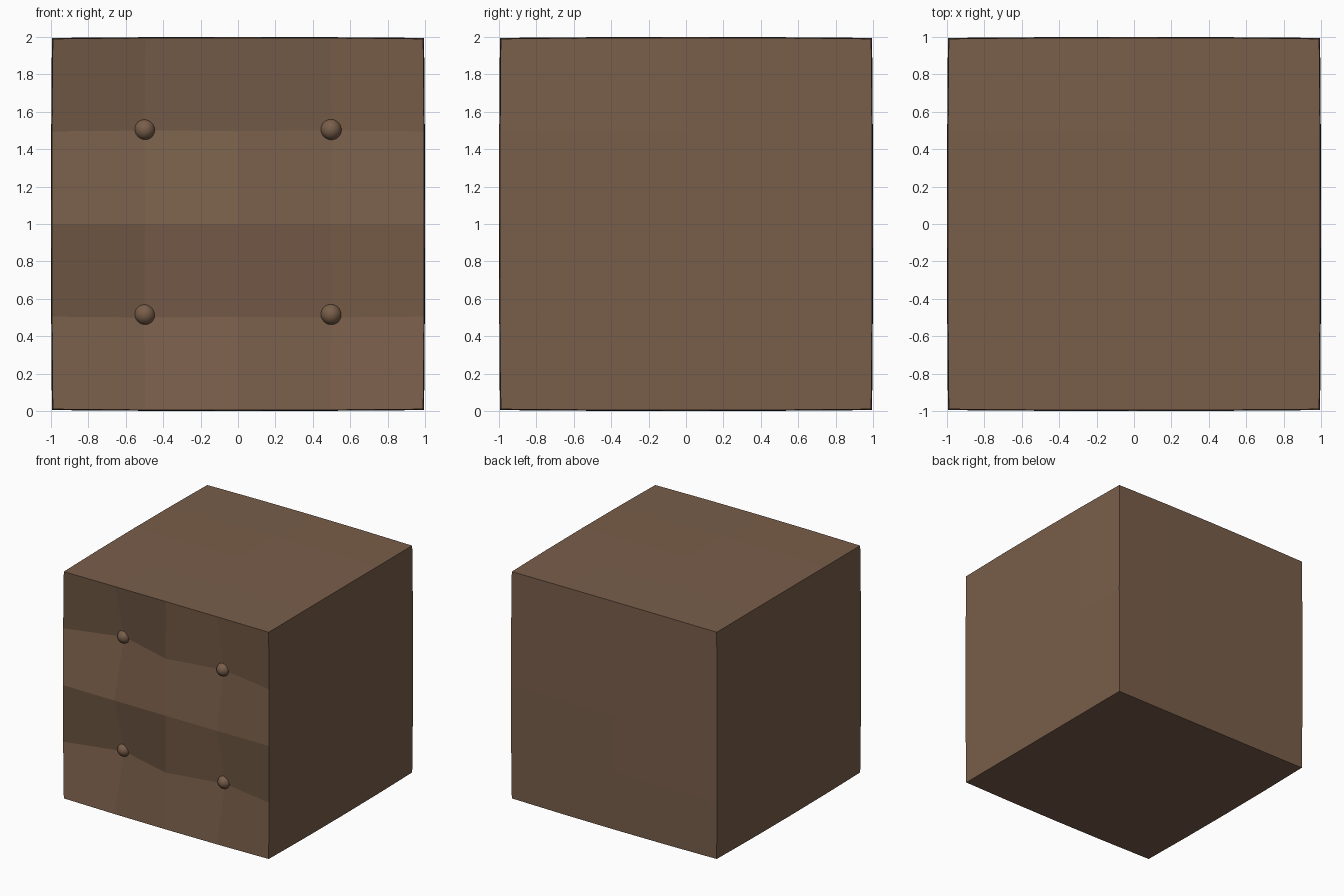
import bpy
import bmesh
from mathutils import Vector

cube = bpy.data.objects.get("Cube")
if cube:
    bpy.data.objects.remove(cube, do_unlink=True)

# Single brown material
brown = bpy.data.materials.new("brown_wood")
brown.use_nodes = True
colour = (0.190, 0.112, 0.068, 1)
brown.diffuse_color = colour
brown.node_tree.nodes["Principled BSDF"].inputs["Base Color"].default_value = colour


def add_object(name, bm, smooth=False):
    mesh = bpy.data.meshes.new(name)
    for face in bm.faces:
        face.smooth = smooth
    bm.to_mesh(mesh)
    bm.free()
    mesh.materials.append(brown)
    obj = bpy.data.objects.new(name, mesh)
    bpy.context.collection.objects.link(obj)
    return obj


# Pit centres on the front: (column, row) -> depth
PITS = {(-1, 1): 0.145, (1, 1): 0.09, (-1, -1): 0.145, (1, -1): 0.105}

# Body: a gridded block with slightly bulging sides and four pits in front
bm = bmesh.new()
bmesh.ops.create_cube(bm, size=2)
bmesh.ops.subdivide_edges(bm, edges=bm.edges[:], cuts=3, use_grid_fill=True)
for v in bm.verts:
    x, y, z = v.co
    bulge = lambda a, b, c: a * (1 - 0.005 * (b * b + c * c))
    new = Vector((bulge(x, y, z), bulge(y, x, z), bulge(z, x, y)))
    if y < -0.99:
        for (col, row), depth in PITS.items():
            if abs(x - col / 2) < 0.01 and abs(z - row / 2) < 0.01:
                new = Vector((x, depth - 1, z))
    v.co = new + Vector((0, 0, 1))
add_object("drawer_block", bm)

# Knobs: one small ball at the centre of each pit
for (col, row), depth in PITS.items():
    bm = bmesh.new()
    bmesh.ops.create_uvsphere(bm, u_segments=32, v_segments=16, radius=0.056)
    side = "left" if col > 0 else "right"
    level = "upper" if row > 0 else "lower"
    knob = add_object(f"{level}_{side}_knob", bm, smooth=True)
    knob.location = (col * 0.498, depth - 1, 1.505 if row > 0 else 0.517)
